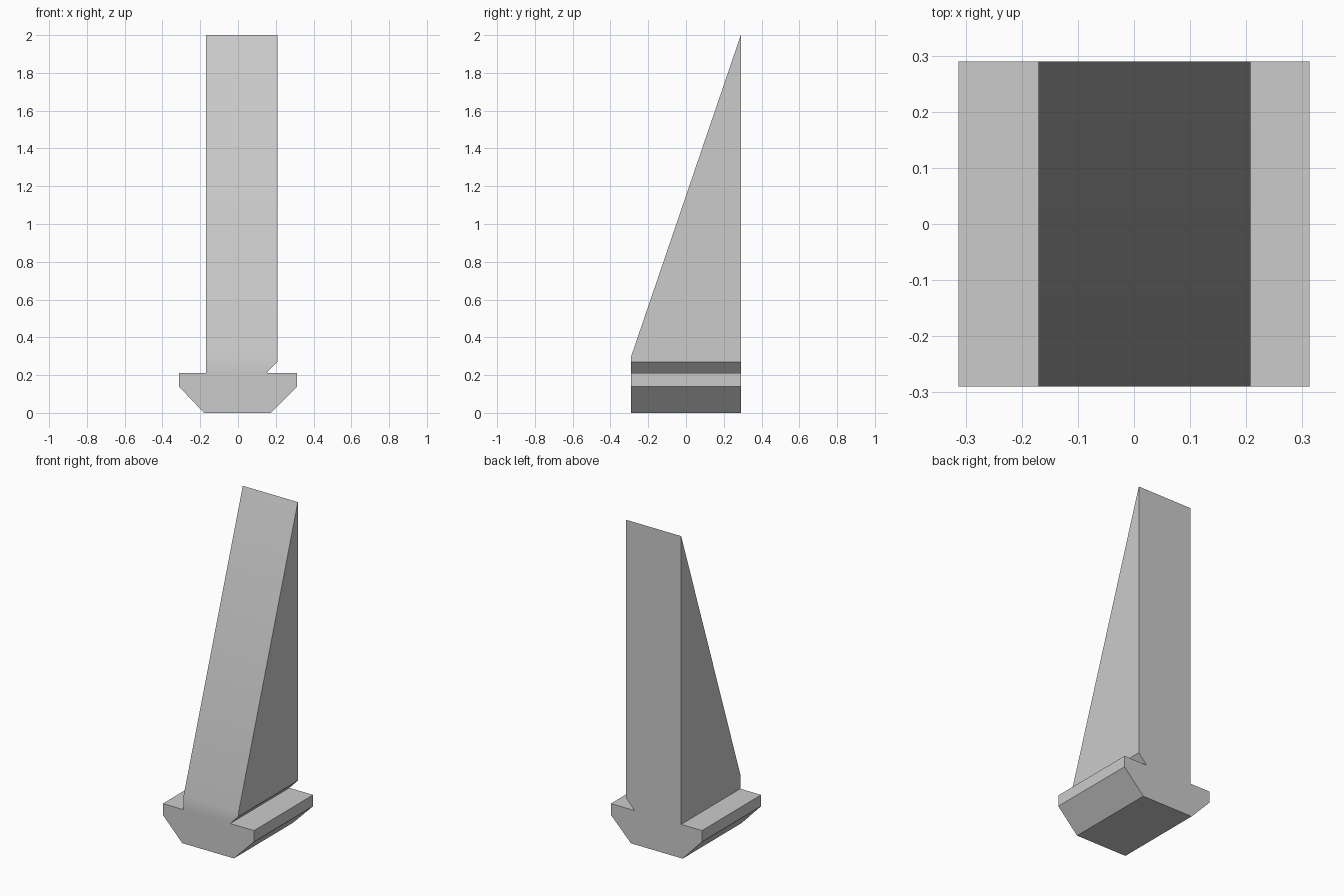
import bpy, bmesh, math
from mathutils import Vector

cube = bpy.data.objects.get("Cube")
if cube:
    bpy.data.objects.remove(cube, do_unlink=True)

HALF_DEPTH = 0.29
TOE_Z, TIP_Z = 0.30, 2.0

# Plain grey material
grey = bpy.data.materials.new("plain grey")
grey.use_nodes = True
colour = (0.6, 0.6, 0.6, 1)
grey.diffuse_color = colour
grey.node_tree.nodes["Principled BSDF"].inputs["Base Color"].default_value = colour

# Cross-section: chamfered foot, stem, and undercut notch on the left side
profile = [(-0.18, 0), (0.175, 0), (0.313, 0.14), (0.313, 0.21), (0.15, 0.21),
           (0.208, 0.27), (0.208, TIP_Z + 0.2), (-0.17, TIP_Z + 0.2),
           (-0.17, 0.21), (-0.313, 0.21), (-0.313, 0.14)]

bm = bmesh.new()
front = bm.faces.new([bm.verts.new((x, -HALF_DEPTH, z)) for x, z in profile])
back = bmesh.ops.extrude_face_region(bm, geom=[front])["geom"]
bmesh.ops.translate(bm, vec=(0, 2 * HALF_DEPTH, 0),
                    verts=[v for v in back if isinstance(v, bmesh.types.BMVert)])

# Slice the stem into a wedge rising to a knife edge at the back
slope = Vector((0, -(TIP_Z - TOE_Z), 2 * HALF_DEPTH)).normalized()
cut = bmesh.ops.bisect_plane(bm, geom=bm.verts[:] + bm.edges[:] + bm.faces[:],
                             plane_co=(0, -HALF_DEPTH, TOE_Z), plane_no=slope,
                             clear_outer=True)
rim = [e for e in cut["geom_cut"] if isinstance(e, bmesh.types.BMEdge)]
bmesh.ops.contextual_create(bm, geom=rim)
bmesh.ops.recalc_face_normals(bm, faces=bm.faces[:])

mesh = bpy.data.meshes.new("wedge_on_foot")
bm.to_mesh(mesh)
bm.free()
mesh.materials.append(grey)
wedge = bpy.data.objects.new("wedge_on_foot", mesh)
bpy.context.collection.objects.link(wedge)

# Soft shading only across the shallow bend at the toe
bpy.context.view_layer.objects.active = wedge
wedge.select_set(True)
bpy.ops.object.shade_smooth_by_angle(angle=math.radians(30))
